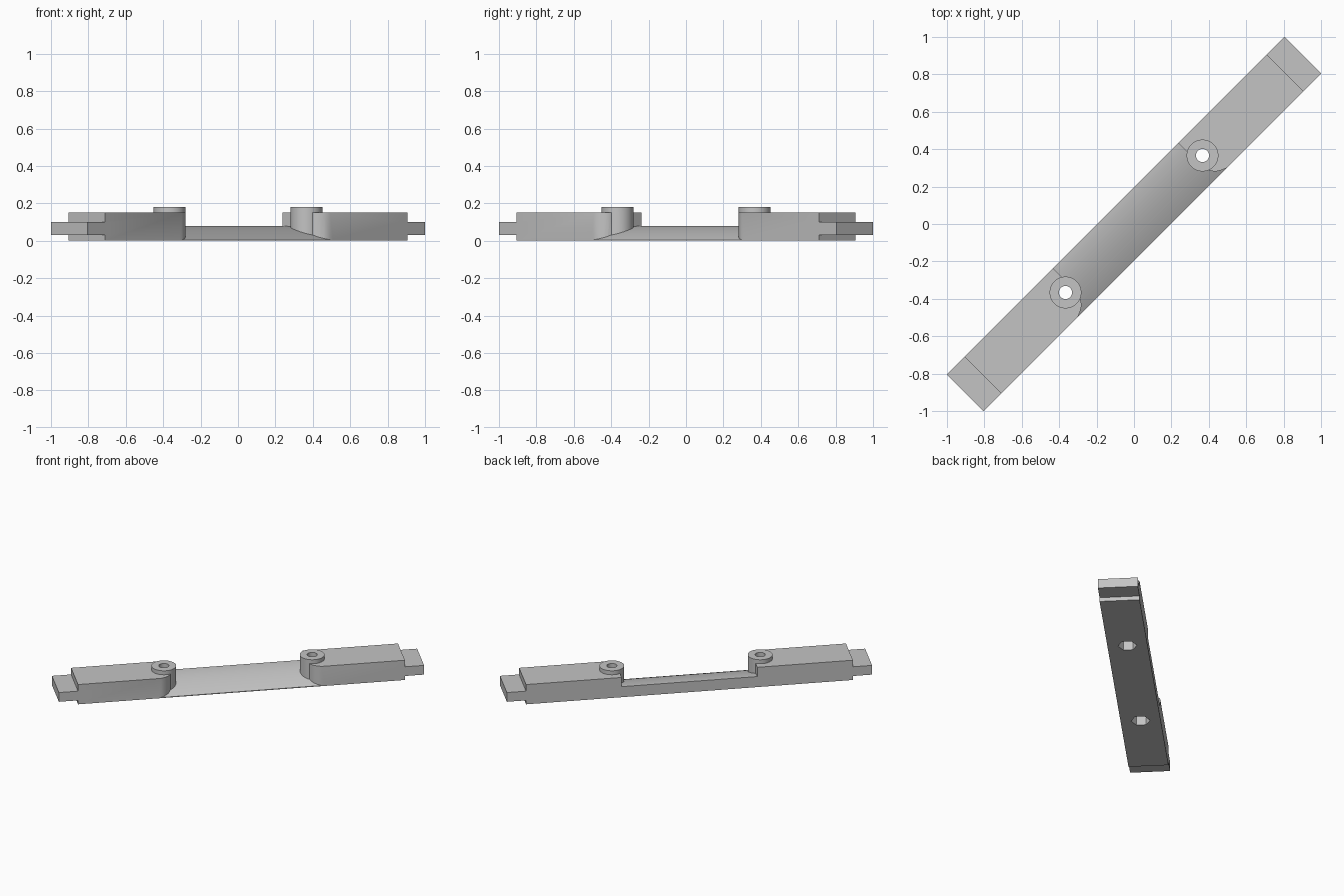
import bpy, bmesh, math
from mathutils import Matrix

if "Cube" in bpy.data.objects:
    bpy.data.objects.remove(bpy.data.objects["Cube"])

HALF = 0.138        # half width of the bar
BOSS_U = 0.518      # boss distance from the centre
TURN = Matrix.Rotation(math.radians(45), 4, "Z")

grey = bpy.data.materials.new("plain grey")
grey.use_nodes = True
colour = (0.55, 0.55, 0.55, 1)
grey.diffuse_color = colour
grey.node_tree.nodes["Principled BSDF"].inputs["Base Color"].default_value = colour


def prism(name, points, offset):
    """Extrude a flat outline along an offset vector."""
    bm = bmesh.new()
    face = bm.faces.new([bm.verts.new(p) for p in points])
    new = bmesh.ops.extrude_face_region(bm, geom=[face])["geom"]
    verts = [g for g in new if isinstance(g, bmesh.types.BMVert)]
    bmesh.ops.translate(bm, verts=verts, vec=offset)
    bmesh.ops.recalc_face_normals(bm, faces=bm.faces)
    mesh = bpy.data.meshes.new(name)
    bm.to_mesh(mesh)
    bm.free()
    mesh.materials.append(grey)
    obj = bpy.data.objects.new(name, mesh)
    bpy.context.collection.objects.link(obj)
    return obj


def column(name, u, radius, low, high, sides):
    ring = [math.tau * i / sides + math.pi / 2 for i in range(sides)]
    outline = [(u + radius * math.cos(a), radius * math.sin(a), low) for a in ring]
    return prism(name, outline, (0, 0, high - low))


def combine(target, other, operation):
    mod = target.modifiers.new(other.name, "BOOLEAN")
    mod.operation = operation
    mod.solver = "EXACT"
    mod.object = other
    bpy.context.view_layer.objects.active = target
    bpy.ops.object.modifier_apply(modifier=mod.name)
    bpy.data.objects.remove(other)


# Thin middle span, its top curving down to the front edge
steps = 20
span = [(-0.6, HALF, 0), (-0.6, -HALF, 0)]
for i in range(steps + 1):
    t = 1 - i / steps
    span.append((-0.6, HALF - 2 * HALF * t, 0.08 - 0.075 * t ** 1.75))
bracket = prism("mounting_bar", span, (1.2, 0, 0))

# Thick ends, tabs and bosses on both sides
end_plan = [(1.142, -HALF), (1.142, HALF), (0.474, HALF), (0.474, 0),
            (0.486, -0.079), (0.496, -0.097), (0.510, -0.112),
            (0.530, -0.125), (0.560, -HALF)]
for side, s in (("left", 1), ("right", -1)):
    combine(bracket, prism(side + "_end", [(s * u, v, 0) for u, v in end_plan],
                           (0, 0, 0.15)), "UNION")
    tab = [(s * u, v, 0.03) for u, v in
           ((1.1, -HALF), (1.276, -HALF), (1.276, HALF), (1.1, HALF))]
    combine(bracket, prism(side + "_tab", tab, (0, 0, 0.07)), "UNION")
    combine(bracket, column(side + "_boss", s * BOSS_U, 0.085, 0, 0.18, 64), "UNION")

# Screw holes with hexagonal nut pockets underneath
for s in (1, -1):
    combine(bracket, column("screw_hole", s * BOSS_U, 0.035, -0.1, 0.3, 40), "DIFFERENCE")
    combine(bracket, column("nut_pocket", s * BOSS_U, 0.066, -0.1, 0.08, 6), "DIFFERENCE")

# Lay the bar along the diagonal
bracket.data.transform(TURN)
bpy.ops.object.select_all(action="DESELECT")
bracket.select_set(True)
bpy.context.view_layer.objects.active = bracket
bpy.ops.object.shade_smooth_by_angle(angle=math.radians(25))
